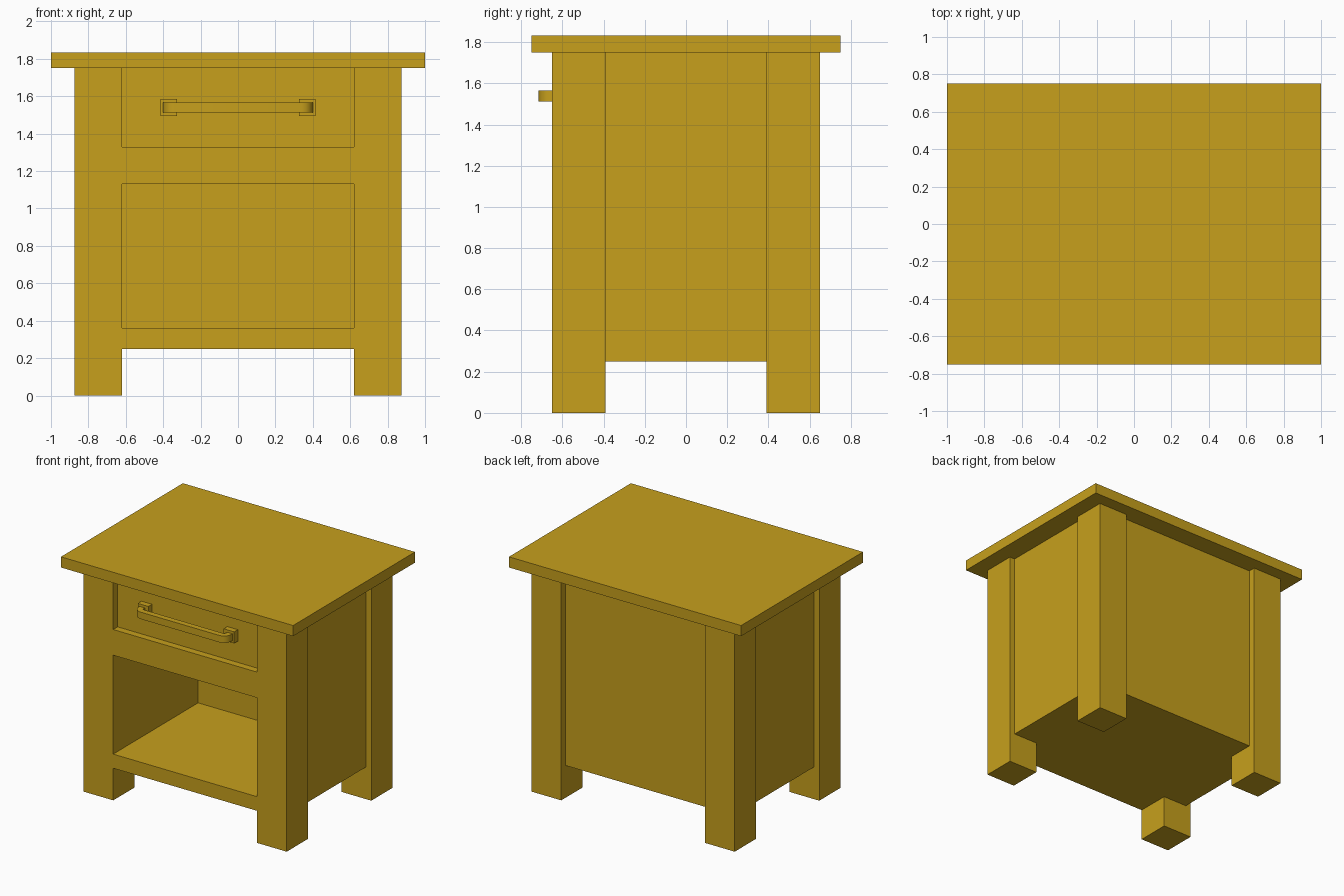
import bpy, bmesh
from math import sin, cos, pi

if "Cube" in bpy.data.objects:
    bpy.data.objects.remove(bpy.data.objects["Cube"])

wood = bpy.data.materials.new("golden_wood")
wood.diffuse_color = (0.57, 0.35, 0.012, 1)
wood.use_nodes = True
wood.node_tree.nodes["Principled BSDF"].inputs["Base Color"].default_value = wood.diffuse_color


def make_object(name, bm):
    bmesh.ops.recalc_face_normals(bm, faces=bm.faces[:])
    mesh = bpy.data.meshes.new(name)
    bm.to_mesh(mesh)
    bm.free()
    mesh.materials.append(wood)
    obj = bpy.data.objects.new(name, mesh)
    bpy.context.collection.objects.link(obj)
    return obj


def add_box(bm, lo, hi):
    verts = bmesh.ops.create_cube(bm, size=1)["verts"]
    for v in verts:
        v.co = [(a + b) / 2 + c * (b - a) for a, b, c in zip(lo, hi, v.co)]


def boxes(name, *bounds):
    bm = bmesh.new()
    for lo, hi in bounds:
        add_box(bm, lo, hi)
    return make_object(name, bm)


def boolean(obj, helper, operation):
    mod = obj.modifiers.new(helper.name, "BOOLEAN")
    mod.operation = operation
    mod.solver = "EXACT"
    mod.object = helper
    bpy.context.view_layer.objects.active = obj
    bpy.ops.object.modifier_apply(modifier=mod.name)
    bpy.data.objects.remove(helper)


# Cabinet frame: recessed side and back panels, front flush with the legs
frame = boxes("cabinet_frame", ((-0.83, -0.65, 0.25), (0.83, 0.595, 1.75)))

# Four square legs, full height
legs = boxes("legs", *[((min(a * 0.62, a * 0.875), min(b * 0.39, b * 0.65), 0),
                        (max(a * 0.62, a * 0.875), max(b * 0.39, b * 0.65), 1.75))
                       for a in (-1, 1) for b in (-1, 1)])
boolean(frame, legs, "UNION")

# Open shelf niche and drawer opening
openings = boxes("openings",
                 ((-0.62, -0.8, 0.36), (0.62, 0.395, 1.13)),
                 ((-0.62, -0.8, 1.33), (0.62, -0.56, 1.9)))
boolean(frame, openings, "DIFFERENCE")

# Drawer front, set back inside its opening
boxes("drawer_front", ((-0.62, -0.595, 1.33), (0.62, -0.56, 1.75)))

# Overhanging tabletop
boxes("tabletop", ((-1, -0.75, 1.75), (1, 0.75, 1.833)))

# Handle mounting plates
boxes("handle_plates", *[((x - 0.045, -0.64, 1.495), (x + 0.045, -0.595, 1.585))
                         for x in (-0.37, 0.37)])


# Handle bar: U-shaped profile with rounded corners, extruded upward
def corner(radius, steps=4):
    cx, cy = 0.34, -0.655
    return [(cx + radius * cos(i / steps * pi / 2), cy - radius * sin(i / steps * pi / 2))
            for i in range(steps + 1)]


outer = [(0.40, -0.635)] + corner(0.06)
inner = [(0.355, -0.635)] + corner(0.015)
outer += [(-x, y) for x, y in reversed(outer)]
inner += [(-x, y) for x, y in reversed(inner)]
bm = bmesh.new()
out_v = [bm.verts.new((x, y, 1.512)) for x, y in outer]
in_v = [bm.verts.new((x, y, 1.512)) for x, y in inner]
strip = [bm.faces.new((out_v[i], out_v[i + 1], in_v[i + 1], in_v[i]))
         for i in range(len(outer) - 1)]
grown = bmesh.ops.extrude_face_region(bm, geom=strip, use_keep_orig=True)["geom"]
bmesh.ops.translate(bm, vec=(0, 0, 0.054),
                    verts=[g for g in grown if isinstance(g, bmesh.types.BMVert)])
bar = make_object("handle_bar", bm)
bpy.ops.object.select_all(action="DESELECT")
bar.select_set(True)
bpy.context.view_layer.objects.active = bar
bpy.ops.object.shade_smooth_by_angle()
